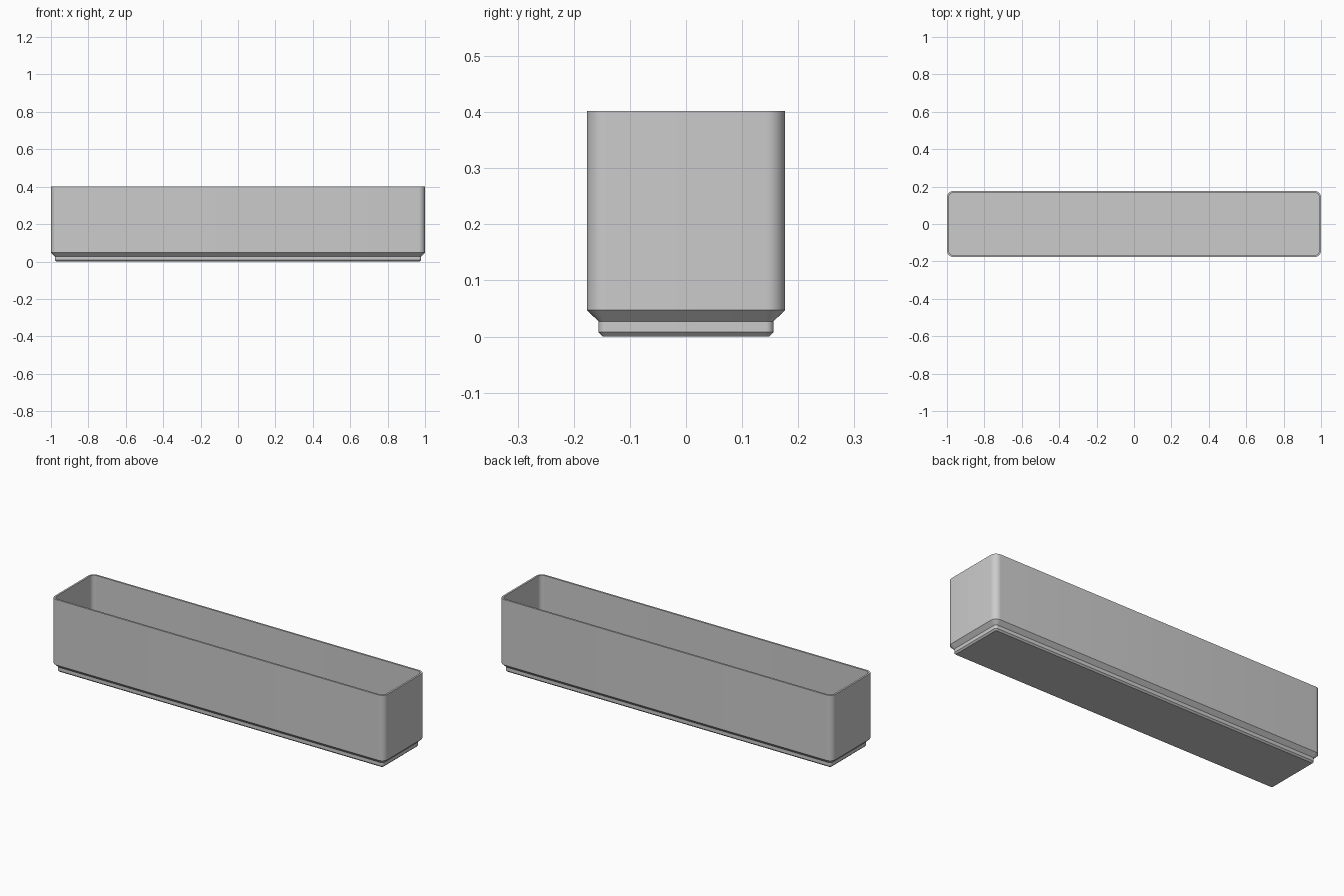
import bpy, bmesh, math

if "Cube" in bpy.data.objects:
    bpy.data.objects.remove(bpy.data.objects["Cube"])

HX, HY, R, SEG = 1.0, 0.1765, 0.034, 8   # half sizes, corner radius, corner steps


def ring(bm, inset, z):
    """Rounded rectangle, inset from the outer wall, at height z."""
    r = R - inset
    verts = []
    for k, (sx, sy) in enumerate([(1, 1), (-1, 1), (-1, -1), (1, -1)]):
        for i in range(SEG + 1):
            a = math.pi / 2 * (k + i / SEG)
            verts.append(bm.verts.new((sx * (HX - R) + r * math.cos(a),
                                       sy * (HY - R) + r * math.sin(a), z)))
    return verts


# Section from the underside, up the stepped foot and wall, over the rim, down to the floor
section = [(0.0285, 0.0), (0.0205, 0.008), (0.0205, 0.027), (0.0, 0.047),
           (0.0, 0.402), (0.01, 0.402), (0.01, 0.06)]

bm = bmesh.new()
rings = [ring(bm, d, z) for d, z in section]
for a, b in zip(rings, rings[1:]):
    n = len(a)
    for i in range(n):
        j = (i + 1) % n
        bm.faces.new((a[i], a[j], b[j], b[i]))
bm.faces.new(rings[0][::-1])   # underside
bm.faces.new(rings[-1])        # inner floor
bmesh.ops.recalc_face_normals(bm, faces=bm.faces)

mesh = bpy.data.meshes.new("storage_bin")
bm.to_mesh(mesh)
bm.free()
bin_obj = bpy.data.objects.new("storage_bin", mesh)
bpy.context.collection.objects.link(bin_obj)

# Plain grey plastic
grey = bpy.data.materials.new("grey_plastic")
grey.diffuse_color = (0.6, 0.6, 0.6, 1)
grey.use_nodes = True
grey.node_tree.nodes["Principled BSDF"].inputs["Base Color"].default_value = grey.diffuse_color
mesh.materials.append(grey)

# Smooth corners, crisp chamfers and rim
bpy.context.view_layer.objects.active = bin_obj
bin_obj.select_set(True)
bpy.ops.object.shade_smooth_by_angle(angle=math.radians(30))
